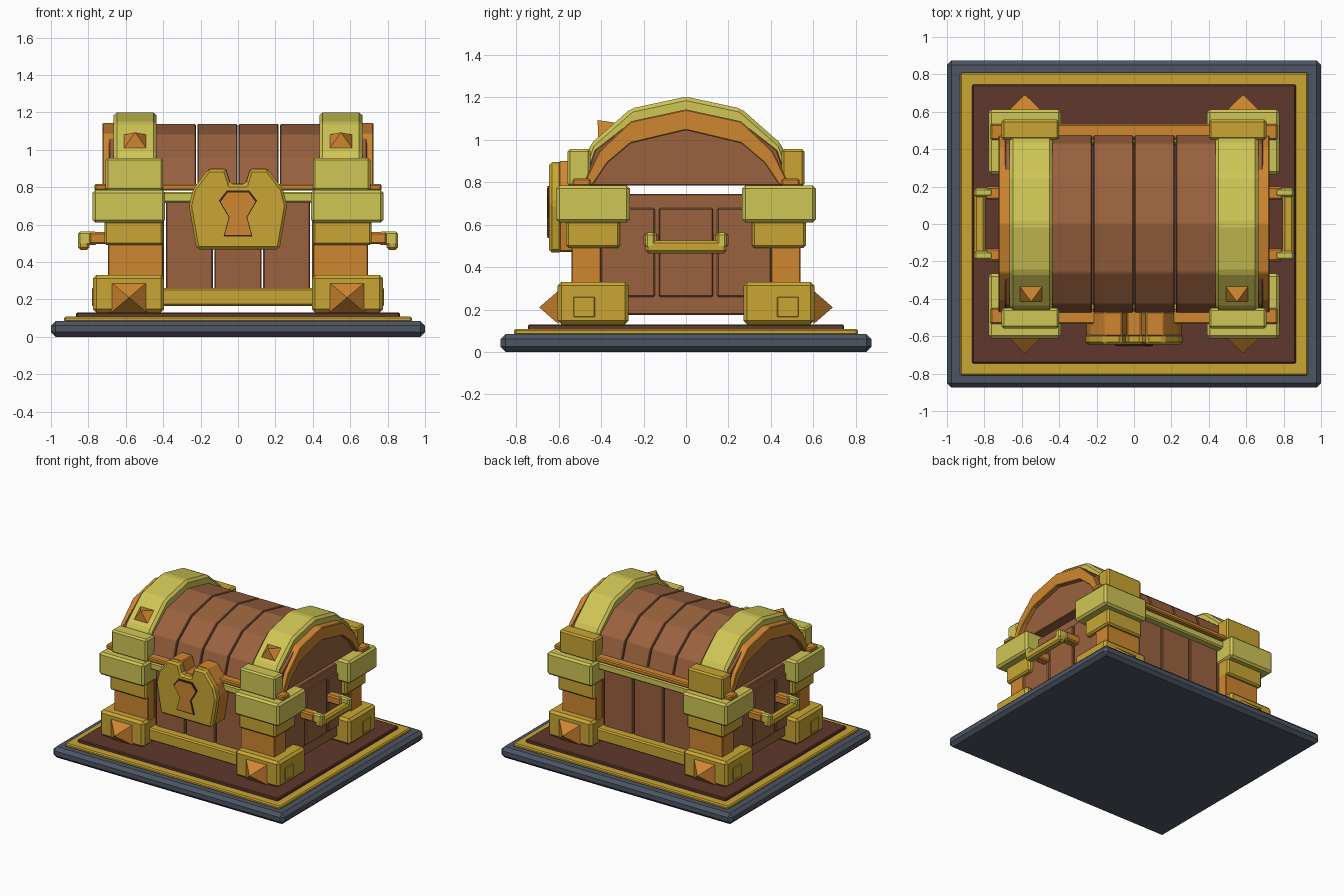
import bpy, bmesh
from mathutils import Vector

if "Cube" in bpy.data.objects:
    bpy.data.objects.remove(bpy.data.objects["Cube"])


def material(name, hexcode):
    rgb = [int(hexcode[i:i + 2], 16) / 255 for i in (0, 2, 4)]
    lin = [c / 12.92 if c <= 0.04045 else ((c + 0.055) / 1.055) ** 2.4 for c in rgb]
    m = bpy.data.materials.new(name)
    m.diffuse_color = (*lin, 1)
    m.use_nodes = True
    m.node_tree.nodes["Principled BSDF"].inputs["Base Color"].default_value = m.diffuse_color
    return m


SLATE = material("slate", "4d5564")
EARTH = material("dark_red_brown", "60382c")
GOLD = material("gold", "c9a633")
PALE = material("pale_gold", "d0c656")
ORANGE = material("orange_bronze", "cf8730")
WOOD = material("wood", "9a623f")
DARK = material("dark_brown", "3a2418")


def finish(name, bm, mat, bevel=0.0):
    bmesh.ops.recalc_face_normals(bm, faces=bm.faces[:])
    if bevel:
        bmesh.ops.bevel(bm, geom=bm.edges[:], offset=bevel, segments=1,
                        affect='EDGES', clamp_overlap=True)
    mesh = bpy.data.meshes.new(name)
    bm.to_mesh(mesh)
    bm.free()
    mesh.materials.append(mat)
    ob = bpy.data.objects.new(name, mesh)
    bpy.context.collection.objects.link(ob)
    return ob


def box(name, xs, ys, zs, mat, bevel=0.01):
    bm = bmesh.new()
    bmesh.ops.create_cube(bm, size=1)
    for v in bm.verts:
        v.co = [sum(r) / 2 + c * abs(r[1] - r[0]) for c, r in zip(v.co, (xs, ys, zs))]
    return finish(name, bm, mat, bevel)


def prism(name, pts, axis, a, b, mat, bevel=0.0):
    """Extrude an outline: axis x uses (y, z) points, axis y uses (x, z) points."""
    place = (lambda p, t: (t, p[0], p[1])) if axis == 'x' else (lambda p, t: (p[0], t, p[1]))
    bm = bmesh.new()
    lo = [bm.verts.new(place(p, a)) for p in pts]
    hi = [bm.verts.new(place(p, b)) for p in pts]
    bm.faces.new(lo)
    bm.faces.new(hi[::-1])
    n = len(pts)
    for i in range(n):
        bm.faces.new((lo[i], lo[(i + 1) % n], hi[(i + 1) % n], hi[i]))
    return finish(name, bm, mat, bevel)


def stud(name, corners, tip, mat):
    bm = bmesh.new()
    ring = [bm.verts.new(c) for c in corners]
    top = bm.verts.new(tip)
    bm.faces.new(ring)
    for i in range(4):
        bm.faces.new((ring[i], ring[(i + 1) % 4], top))
    return finish(name, bm, mat)


def mirrored(half):
    """Outline listed from the centre outwards, completed on the other side."""
    return [(-u, v) for u, v in reversed(half) if u > 0] + half


# Stepped base
box("base_slab", (-1, 1), (-.875, .875), (0, .085), SLATE, .025)
box("base_gold_step", (-.93, .93), (-.81, .81), (.08, .108), GOLD, .008)
box("base_top", (-.865, .865), (-.745, .745), (.1, .13), EARTH, .006)

# Corner posts: foot, shaft, collar, capital, top block
for sx in (-1, 1):
    for sy in (-1, 1):
        def corner(name, x, y, z, mat, bevel=.012):
            box(name, sorted(sx * v for v in x), sorted(sy * v for v in y), z, mat, bevel)
        corner("post_foot", (.395, .775), (.27, .605), (.13, .33), GOLD, .018)
        corner("post_shaft", (.40, .695), (.40, .54), (.3, .62), ORANGE, .005)
        corner("post_collar", (.40, .715), (.31, .565), (.49, .62), GOLD)
        corner("post_capital", (.39, .778), (.265, .612), (.61, .785), PALE, .015)
        corner("post_top_block", (.40, .708), (.45, .558), (.78, .957),
               PALE if sy < 0 else GOLD)
        corner("foot_side_plate", (.77, .781), (.43, .53), (.165, .26), GOLD, .003)
        cx = sx * .583
        stud("foot_stud", [(cx + a * .095, sy * .6, .21 + b * .08)
                           for a, b in ((-1, -1), (1, -1), (1, 1), (-1, 1))],
             (cx, sy * .692, .21), ORANGE)

# Front and back walls with trims
for sy in (-1, 1):
    for x0, x1 in ((-.66, -.395), (-.385, -.135), (-.125, .125), (.135, .385), (.395, .66)):
        box("wall_plank", (x0, x1), sorted((sy * .42, sy * .465)), (.175, .76), WOOD, .006)
    box("wall_bottom_trim", (-.42, .42), sorted((sy * .43, sy * .53)), (.165, .26), GOLD)
    box("wall_top_trim", (-.42, .42), sorted((sy * .43, sy * .52)), (.715, .775), PALE)
    box("lid_rail", (-.768, .768), sorted((sy * .45, sy * .535)), (.782, .818), ORANGE, .008)

# Side walls with three raised planks, and handles
for sx in (-1, 1):
    def side(name, x, y, z, mat, bevel=.006):
        box(name, sorted(sx * v for v in x), y, z, mat, bevel)
    side("side_wall", (.62, .665), (-.41, .41), (.175, .745), WOOD)
    for c in (-.275, 0, .275):
        side("side_plank", (.66, .68), (c - .128, c + .128), (.26, .678), WOOD)
    for sy in (-1, 1):
        side("handle_mount", (.67, .795), sorted((sy * .13, sy * .2)), (.495, .56), ORANGE, .01)
        side("handle_end", (.755, .855), sorted((sy * .145, sy * .192)), (.49, .562), PALE, .01)
    side("handle_bar", (.795, .855), (-.192, .192), (.465, .525), GOLD, .012)

# Lid: arched planks, end rims and bands
band_arc = [(0, 1.203), (.26, 1.147), (.45, .98), (.51, .80)]
rim_arc = [(0, 1.143), (.26, 1.087), (.41, .945), (.485, .79)]
inner_arc = [(0, 1.045), (.26, .983), (.37, .89), (.44, .785)]
wood_arc = [(0, 1.138), (.26, 1.082), (.43, .95), (.485, .785)]
for x0, x1 in ((-.69, -.225), (-.217, -.004), (.004, .217), (.225, .69)):
    prism("lid_plank", mirrored(wood_arc), 'x', x0, x1, WOOD, .005)
for sx in (-1, 1):
    rim = mirrored(rim_arc) + mirrored(inner_arc)[::-1]
    prism("lid_end_rim", rim, 'x', sx * .66, sx * .725, ORANGE, .005)
    band = mirrored(band_arc) + mirrored(inner_arc)[::-1]
    prism("lid_band", band, 'x', sx * .435, sx * .665, PALE, .018)
    # Stud on the sloping front facet of the band
    along, out = Vector((0, .19, .167)).normalized(), Vector((0, -.167, .19)).normalized()
    mid, right = Vector((sx * .55, -.37, 1.04)), Vector((1, 0, 0))
    stud("lid_stud", [mid + right * a * .066 + along * b * .06
                      for a, b in ((-1, -1), (1, -1), (1, 1), (-1, 1))],
         mid + out * .07, ORANGE)

# Lock: bronze backing, gold plate, keyhole
plate = mirrored([(.04, .815), (.065, .895), (.16, .895), (.24, .79), (.262, .70), (.222, .468)])
prism("lock_backing", [(x * .97, z + .004) for x, z in plate], 'y', -.6, -.47, ORANGE, .006)
prism("lock_plate", plate, 'y', -.645, -.585, GOLD, .014)
keyhole = mirrored([(.055, .772), (.093, .722), (.045, .64), (.07, .545)])
prism("keyhole_rim", [(x * 1.1, .655 + (z - .655) * 1.08) for x, z in keyhole],
      'y', -.652, -.63, DARK)
prism("keyhole", keyhole, 'y', -.656, -.63, ORANGE)
